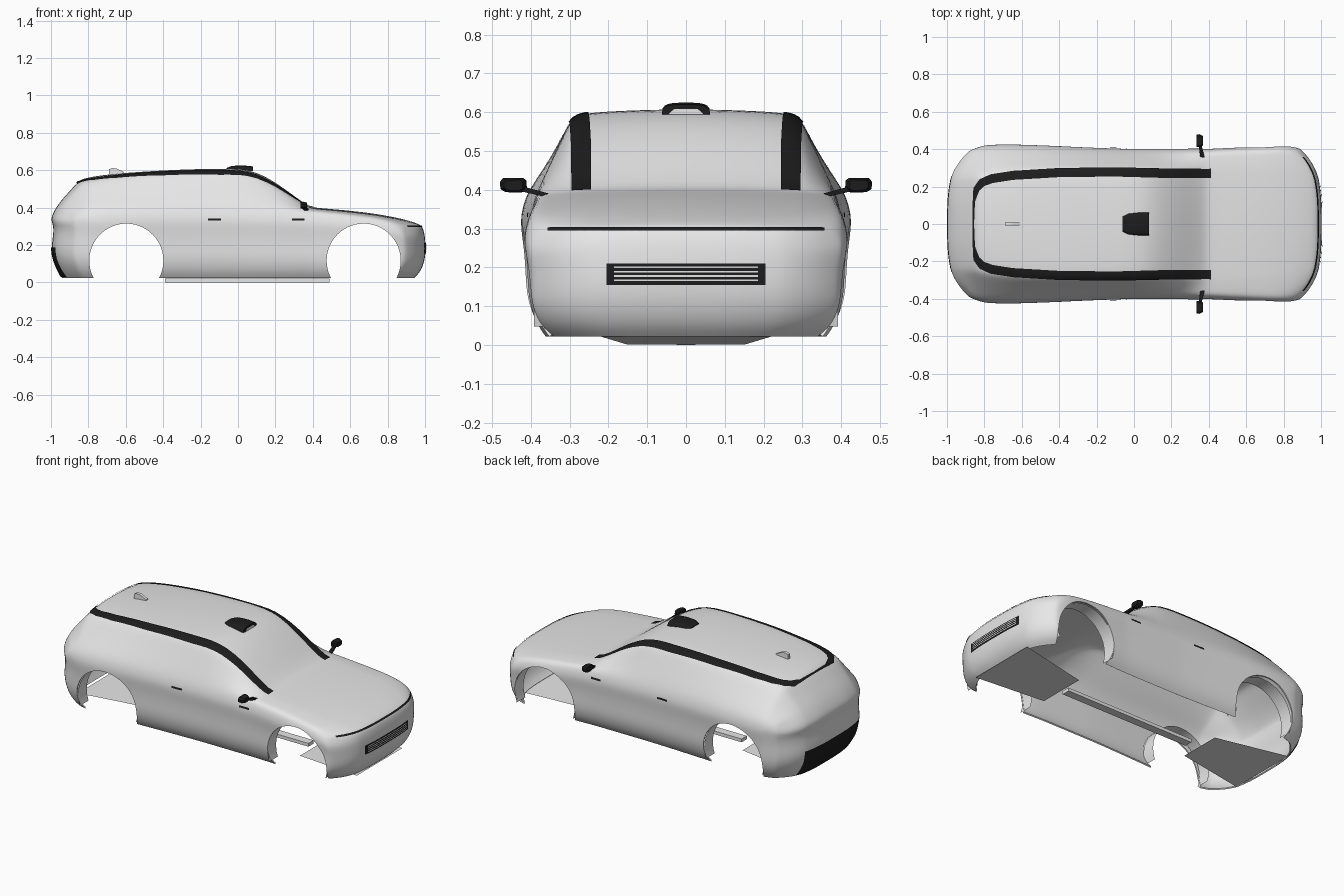
import bpy, bmesh, math
from mathutils import Vector
from mathutils.bvhtree import BVHTree

if "Cube" in bpy.data.objects:
    bpy.data.objects.remove(bpy.data.objects["Cube"])


def material(name, value):
    m = bpy.data.materials.new(name)
    m.diffuse_color = (value, value, value, 1)
    m.use_nodes = True
    m.node_tree.nodes["Principled BSDF"].inputs["Base Color"].default_value = m.diffuse_color
    return m


PAINT = material("light_grey_paint", 0.82)
BLACK = material("black_trim", 0.012)


def make(name, verts, faces, mat, smooth=True):
    me = bpy.data.meshes.new(name)
    me.from_pydata([tuple(v) for v in verts], [], faces)
    me.materials.append(mat)
    ob = bpy.data.objects.new(name, me)
    bpy.context.collection.objects.link(ob)
    bm = bmesh.new()
    bm.from_mesh(me)
    bmesh.ops.recalc_face_normals(bm, faces=bm.faces)
    bm.to_mesh(me)
    bm.free()
    if smooth:
        activate(ob)
        bpy.ops.object.shade_smooth_by_angle(angle=math.radians(35))
    return ob


def activate(ob):
    bpy.ops.object.select_all(action='DESELECT')
    ob.select_set(True)
    bpy.context.view_layer.objects.active = ob


def grid_faces(n, m, base=0):
    return [(base + i * m + j, base + i * m + j + 1, base + (i + 1) * m + j + 1, base + (i + 1) * m + j)
            for i in range(n - 1) for j in range(m - 1)]


def prism(name, outline, lo, hi, mat, axis=1):
    """Extrude a 2D outline along y (axis 1) or z (axis 2)."""
    n = len(outline)
    put = (lambda p, d: (p[0], d, p[1])) if axis == 1 else (lambda p, d: (p[0], p[1], d))
    verts = [put(p, lo) for p in outline] + [put(p, hi) for p in outline]
    faces = [tuple(range(n)), tuple(range(n, 2 * n))]
    faces += [(i, (i + 1) % n, n + (i + 1) % n, n + i) for i in range(n)]
    return make(name, verts, faces, mat)


# Body stations: x, shoulder half width, roof edge half width, shoulder z, roof edge z, centre z
STATIONS = [
    (-.985, .365, .24, .365, .372, .380), (-.95, .38, .24, .375, .418, .434),
    (-.90, .39, .245, .385, .470, .488), (-.85, .40, .25, .39, .526, .545),
    (-.82, .405, .26, .39, .543, .558), (-.70, .41, .275, .395, .563, .578),
    (-.50, .405, .285, .40, .583, .593), (-.30, .395, .29, .40, .594, .604),
    (-.04, .385, .29, .395, .598, .61), (.06, .385, .29, .395, .587, .601),
    (.14, .385, .29, .39, .553, .570), (.22, .385, .29, .39, .506, .521),
    (.30, .385, .29, .385, .450, .462), (.38, .385, .29, .38, .398, .405),
    (.42, .387, .29, .378, .392, .398), (.60, .395, .29, .36, .377, .384),
    (.75, .40, .29, .345, .358, .365), (.87, .40, .28, .325, .336, .342),
    (.95, .39, .25, .305, .313, .319), (.985, .38, .24, .295, .299, .302)]
# Skirt levels: height fraction, width factor, front and rear length factors
SKIRT = [(.88, 1.035, 1.010, 1.018), (.78, 1.045, 1.015, 1.0), (.62, 1.025, 1.018, 1.004),
         (.45, 1.02, 1.018, 1.014), (.27, 1.018, 1.008, 1.003), (.10, .97, .985, .975), (0, .90, .955, .955)]

# Upper surface: bonnet, glass, roof and tail in one curved grid
verts = []
for X, W, R, zs, ze, zc in STATIONS:
    half = []
    power = 0.65 if X > .36 else 1.0
    for u in (0, .33, .67, .92):
        half.append((W + (R - W) * u, zs + (ze - zs) * u ** power))
    for v in (.94, .6, .3):
        half.append((R * v, zc - (zc - ze) * v * v))
    row = half + [(0, zc)] + [(-y, z) for y, z in reversed(half)]
    bow = .1 * max(0, (abs(X) - .6) / .385) ** 2
    for y, z in row:
        verts.append((X - math.copysign(bow, X) * (abs(y) / W) ** 4, y, z))
n, m = len(STATIONS), 15
faces = grid_faces(n, m)

# Sides, nose and tail hang from the rim of the upper surface
rim = list(range(m)) + [i * m + m - 1 for i in range(1, n)]
rim += [(n - 1) * m + j for j in range(m - 2, -1, -1)] + [i * m for i in range(n - 2, 0, -1)]
previous = rim
for t, ky, kf, kr in SKIRT:
    start = len(verts)
    for k in rim:
        x, y, z = verts[k]
        verts.append((x * (kf if x > 0 else kr), y * ky, .022 + (z - .022) * t))
    ring = list(range(start, len(verts)))
    for i in range(len(rim)):
        j = (i + 1) % len(rim)
        faces.append((previous[i], previous[j], ring[j], ring[i]))
    previous = ring
body = make("body_shell", verts, faces, PAINT, False)
if body.data.polygons[8 * 14 + 7].normal.z < 0:
    body.data.flip_normals()
activate(body)
sub = body.modifiers.new("smooth", 'SUBSURF')
sub.levels = 2
bpy.ops.object.modifier_apply(modifier="smooth")
SURFACE = BVHTree.FromPolygons([v.co.copy() for v in body.data.vertices],
                               [tuple(p.vertices) for p in body.data.polygons])

# Shell thickness and wheel openings
solid = body.modifiers.new("thickness", 'SOLIDIFY')
solid.thickness, solid.offset = .008, -1
bpy.ops.object.modifier_apply(modifier="thickness")
for cx in (-.597, .672):
    arc = [(cx + .198 * math.cos(a * math.pi / 36), .116 + .198 * math.sin(a * math.pi / 36)) for a in range(72)]
    cutter = prism("wheel_cutter", arc, -.7, .7, PAINT)
    cutter.hide_render = True
    activate(body)
    cut = body.modifiers.new("arch", 'BOOLEAN')
    cut.object, cut.operation, cut.solver = cutter, 'DIFFERENCE', 'EXACT'
    bpy.ops.object.modifier_apply(modifier="arch")
    bpy.data.objects.remove(cutter)
    # Wheel arch liners
    for s in (-1, 1):
        pts = [(cx + .2 * math.cos(math.radians(a)), s * y, .116 + .2 * math.sin(math.radians(a)))
               for a in range(-20, 201, 10) for y in (.31, .392)]
        make("arch_liner", pts, grid_faces(23, 2), PAINT)
activate(body)
bpy.ops.object.shade_smooth_by_angle(angle=math.radians(35))


def patch(name, rows, direction, mat, lift=.003):
    """Lay a grid of points onto the body by casting them along a direction."""
    d = Vector(direction)
    pts = []
    for row in rows:
        for p in row:
            hit, normal, _, _ = SURFACE.ray_cast(Vector(p) - d * 3, d)
            if hit is None:
                hit, normal, _, _ = SURFACE.find_nearest(Vector(p))
            if normal.dot(d) > 0:
                normal = -normal
            pts.append(hit + normal * lift)
    return make(name, pts, grid_faces(len(rows), len(rows[0])), mat)


def span(a, b, k):
    return [a + (b - a) * i / k for i in range(k + 1)]


def end_patch(name, y0, y1, z0, z1, side, mat, lift=.003, k=16, kz=4):
    rows = [[(side, y, z) for y in span(y0, y1, k)] for z in span(z0, z1, kz)]
    return patch(name, rows, (-side, 0, 0), mat, lift)


# Black rail that runs up the screen pillars, along the roof and around its rear edge
path = [(.41, .270, .05), (.2, .269, .049), (-.1, .276, .046), (-.4, .273, .046), (-.65, .258, .046),
        (-.76, .241, .046), (-.81, .221, .043), (-.84, .185, .032), (-.853, .12, .012), (-.856, 0, .008)]
path += [(x, -y, w) for x, y, w in reversed(path[:-1])]
line = []
for a, b in zip(path, path[1:]):
    line += [tuple(p + (q - p) * i / 6 for p, q in zip(a, b)) for i in range(6)]
line.append(path[-1])
rows = []
for i, (x, y, w) in enumerate(line):
    p, q = line[max(i - 1, 0)], line[min(i + 1, len(line) - 1)]
    nrm = Vector((-(q[1] - p[1]), q[0] - p[0])).normalized() * w / 2
    rows.append([(x + nrm.x * f, y + nrm.y * f, 1) for f in (-1, -.5, 0, .5, 1)])
patch("roof_rail", rows, (0, 0, -1), BLACK, .005)

# Nose: dark line, grille and grille bars; tail: lower bumper panel
end_patch("nose_line", -.355, .355, .293, .301, 1, BLACK, .004, 30, 1)
end_patch("grille", -.205, .205, .155, .21, 1, BLACK)
for z in (.165, .176, .187, .198):
    end_patch("grille_bar", -.185, .185, z, z + .004, 1, PAINT, .006, 16, 1)
end_patch("rear_bumper_panel", -.255, .255, .032, .187, -1, BLACK, .004, 24, 8)

# Door seams, handles, mirrors on both sides
for s in (-1, 1):
    for x, z0, z1 in ((-.39, .18, .57), (-.04, .13, .58)):
        rows = [[(x + e, s, z) for e in (-.002, .002)] for z in span(z0, z1, 24)]
        patch("door_seam", rows, (0, -s, 0), PAINT, .002)
    for x0, x1 in ((-.16, -.09), (.29, .355)):
        rows = [[(x, s, z) for x in span(x0, x1, 4)] for z in (.330, .341)]
        patch("door_handle", rows, (0, -s, 0), BLACK, .005)
    head = [(.41, .40), (.425, .393), (.465, .394), (.478, .402), (.48, .42), (.472, .43), (.42, .431), (.411, .424)]
    k = len(head)
    pts = [(x, s * (.445 + (y - .445) * f), .411 + (z - .411) * f) for x, f in ((.335, .95), (.352, 1), (.370, .7))
           for y, z in head]
    fs = [tuple(range(k)), tuple(range(2 * k, 3 * k))]
    fs += [(r * k + i, r * k + (i + 1) % k, (r + 1) * k + (i + 1) % k, (r + 1) * k + i)
           for r in range(2) for i in range(k)]
    make("mirror_head", pts, fs, BLACK)
    arm = [(.345, .425, .410), (.36, .425, .410), (.36, .425, .396), (.345, .425, .396),
           (.355, .355, .391), (.378, .355, .391), (.378, .355, .380), (.355, .355, .380)]
    make("mirror_arm", [(x, s * y, z) for x, y, z in arm],
         [(0, 1, 2, 3), (4, 5, 6, 7)] + [(i, (i + 1) % 4, 4 + (i + 1) % 4, 4 + i) for i in range(4)], BLACK, False)

# Roof sensor pod: arched black cover with a pale recessed face
sections = [(.08, .062, .594, .620), (.03, .062, .596, .625), (-.03, .056, .6, .623), (-.062, .04, .604, .612)]
pts = []
for x, w, z0, z1 in sections:
    for a in range(11):
        c, s = math.cos(math.pi * a / 10), math.sin(math.pi * a / 10)
        pts.append((x, w * math.copysign(abs(c) ** .6, c), z0 + (z1 - z0) * abs(s) ** .6))
make("sensor_pod", pts, grid_faces(4, 11) + [tuple(range(33, 44)), tuple(range(11))], BLACK)
make("sensor_face", [(.082, -.046, .594), (.082, .046, .594), (.082, .030, .609), (.082, -.030, .609)],
     [(0, 1, 2, 3)], PAINT, False)

# Roof antenna fin
prism("antenna_fin", [(-.69, .575), (-.69, .604), (-.675, .611), (-.65, .609), (-.61, .59), (-.61, .578)],
      -.009, .009, PAINT)

# Underside plates and centre floor rail
make("front_underplate", [(.95, -.22, .022), (.95, .22, .022), (.52, .15, .001), (.52, -.15, .001)],
     [(0, 1, 2, 3)], PAINT, False)
make("rear_underplate", [(-.92, -.22, .022), (-.92, .22, .022), (-.47, .13, .013), (-.47, -.13, .013)],
     [(0, 1, 2, 3)], PAINT, False)
prism("floor_rail", [(-.39, -.025), (.49, -.025), (.49, .025), (-.39, .025)], 0, .02, PAINT, 2)
